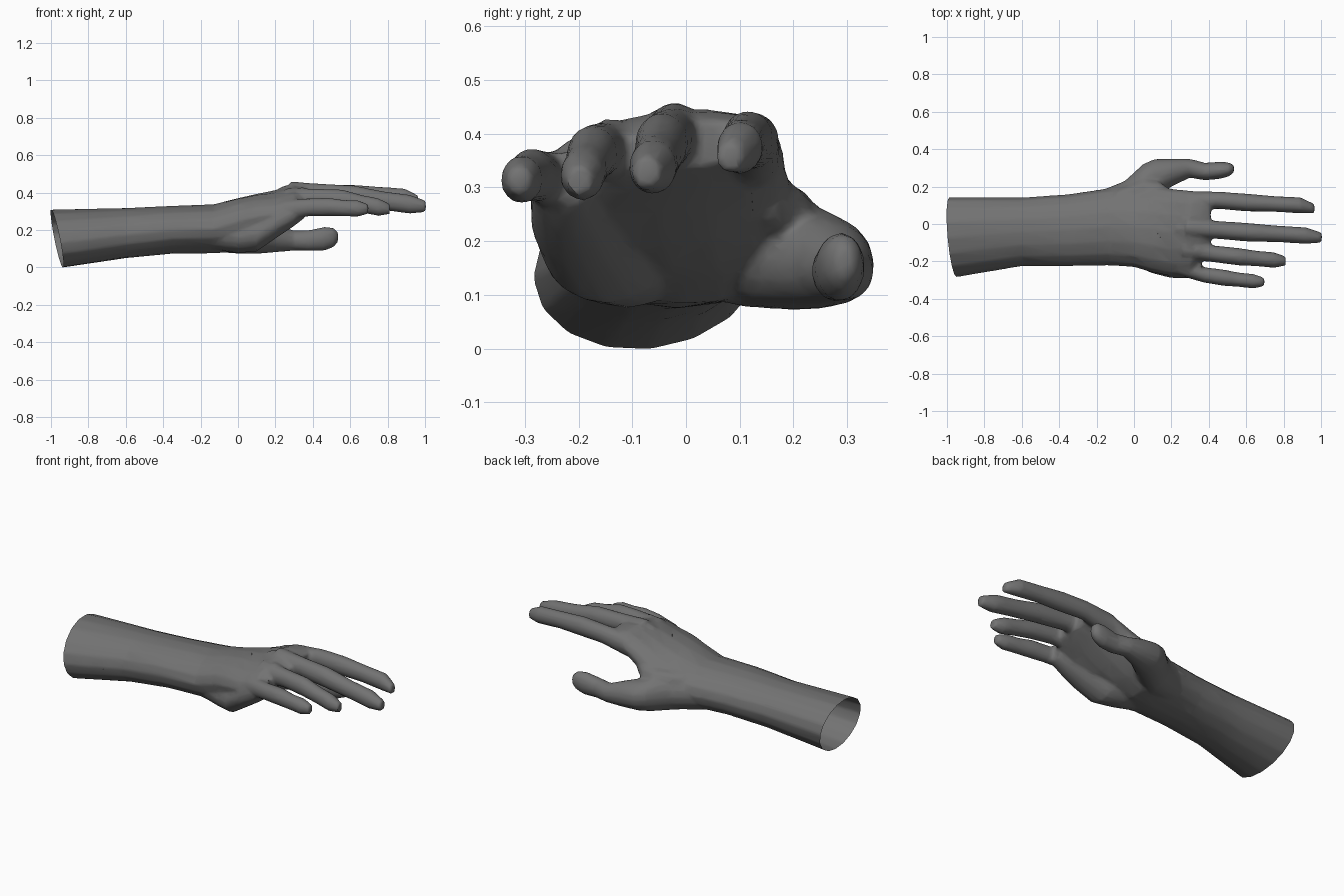
import bpy, bmesh, math
from mathutils import Vector

cube = bpy.data.objects.get("Cube")
if cube:
    bpy.data.objects.remove(cube, do_unlink=True)

SIDES = 16
bm = bmesh.new()


def loft(sections):
    """Closed tube through oval sections (x, y, z, half width, half height, roll)."""
    rings = []
    for x, y, z, ry, rz, *roll in sections:
        slope = roll[0] if roll else 0
        ring = []
        for i in range(SIDES):
            a = math.tau * i / SIDES
            dy = ry * math.cos(a)
            ring.append(bm.verts.new((x, y + dy, z + rz * math.sin(a) + slope * dy)))
        rings.append(ring)
    for r, s in zip(rings, rings[1:]):
        for i in range(SIDES):
            j = (i + 1) % SIDES
            bm.faces.new((r[i], r[j], s[j], s[i]))
    bm.faces.new(rings[0])
    bm.faces.new(rings[-1])


def finger(radius, path):
    """Finger with a broad root, swollen joints and a blunt tip along a path of centres."""
    swell = (1.2, 1.0, 1.04, 0.92, 0.93, 0.55)
    loft([(x, y, z, radius * s, radius * s * 1.14)
          for (x, y, z), s in zip(path, swell)])


# Forearm, wrist and palm
loft([
    (-1.15, -.076, .139, .228, .168, .11),
    (-1.0, -.074, .154, .219, .159, .11),
    (-.6, -.042, .188, .184, .134, .05),
    (-.35, -.033, .206, .193, .128),
    (-.13, -.015, .211, .207, .131),
    (0, -.015, .232, .216, .143, -.08),
    (.1, -.025, .268, .235, .13, -.03),
    (.2, -.045, .306, .235, .112, .08),
    (.3, -.05, .352, .23, .094, .13),
    (.36, -.025, .37, .185, .07, .15),
    (.41, .0, .382, .14, .045, .12),
])

# Heel of the palm on the little finger side
loft([
    (-.25, -.09, .19, .09, .08),
    (-.1, -.1, .18, .1, .085),
    (0, -.11, .168, .11, .088),
    (.1, -.15, .182, .115, .092),
    (.2, -.188, .242, .102, .084),
    (.3, -.213, .295, .077, .07),
    (.36, -.222, .322, .05, .05),
])

# Thumb and its root
loft([
    (-.2, .07, .2, .1, .1),
    (-.05, .12, .184, .11, .103),
    (.05, .2, .176, .122, .1),
    (.11, .24, .168, .108, .09),
    (.2, .275, .161, .075, .076),
    (.3, .298, .148, .051, .054),
    (.38, .28, .148, .047, .056),
    (.46, .287, .157, .046, .064),
    (.51, .292, .165, .037, .053),
    (.535, .295, .167, .018, .028),
])

# Web between thumb and index finger
loft([
    (-.1, .13, .255, .05, .05),
    (.05, .18, .255, .062, .055),
    (.13, .18, .258, .05, .055),
    (.2, .145, .295, .035, .05),
])

# Four fingers: index, middle, ring, little
finger(.046, [(.28, .122, .365), (.45, .127, .391), (.6, .115, .393),
              (.75, .107, .388), (.89, .1, .378), (.965, .082, .36)])
finger(.048, [(.28, -.02, .398), (.45, -.032, .397), (.62, -.045, .386),
              (.77, -.053, .362), (.92, -.062, .342), (1.004, -.073, .331)])
finger(.045, [(.26, -.132, .368), (.43, -.16, .374), (.56, -.175, .367),
              (.66, -.185, .345), (.75, -.193, .327), (.811, -.198, .317)])
finger(.042, [(.24, -.225, .31), (.38, -.273, .326), (.48, -.287, .328),
              (.56, -.298, .322), (.64, -.306, .319), (.697, -.31, .317)])

# Knuckles
for x, y, z in ((.33, .11, .395), (.335, -.025, .415), (.34, -.14, .387)):
    loft([(x + d, y, z, r, r) for d, r in ((-.11, .02), (0, .047), (.1, .02))])

bmesh.ops.recalc_face_normals(bm, faces=bm.faces)
mesh = bpy.data.meshes.new("hand_parts")
bm.to_mesh(mesh)
bm.free()
hand = bpy.data.objects.new("hand_and_forearm", mesh)
bpy.context.collection.objects.link(hand)

# Fuse the parts into one skin, soften the joins and simplify
remesh = hand.modifiers.new("fuse", 'REMESH')
remesh.mode = 'VOXEL'
remesh.voxel_size = .01
soften = hand.modifiers.new("soften", 'SMOOTH')
soften.factor = .5
soften.iterations = 5
simplify = hand.modifiers.new("simplify", 'DECIMATE')
simplify.ratio = .1
graph = bpy.context.evaluated_depsgraph_get()
skin = bpy.data.meshes.new_from_object(hand.evaluated_get(graph))
hand.modifiers.clear()
hand.data = skin
bpy.data.meshes.remove(mesh)

# Cut the forearm open with a slanted end
bm = bmesh.new()
bm.from_mesh(skin)
bmesh.ops.bisect_plane(bm, geom=bm.verts[:] + bm.edges[:] + bm.faces[:],
                       plane_co=Vector((-.942, 0, 0)),
                       plane_no=Vector((-1, -.07, -.19)), clear_outer=True)
# Stand it on the ground
low = min(v.co.z for v in bm.verts)
bmesh.ops.translate(bm, verts=bm.verts, vec=(0, 0, -low))
bm.to_mesh(skin)
bm.free()

# Material and shading
grey = bpy.data.materials.new("dark grey")
grey.use_nodes = True
colour = (.17, .17, .17, 1)
grey.diffuse_color = colour
grey.node_tree.nodes["Principled BSDF"].inputs["Base Color"].default_value = colour
skin.materials.clear()
skin.materials.append(grey)
for p in skin.polygons:
    p.material_index = 0
bpy.ops.object.select_all(action='DESELECT')
hand.select_set(True)
bpy.context.view_layer.objects.active = hand
bpy.ops.object.shade_smooth_by_angle(angle=math.radians(45))
